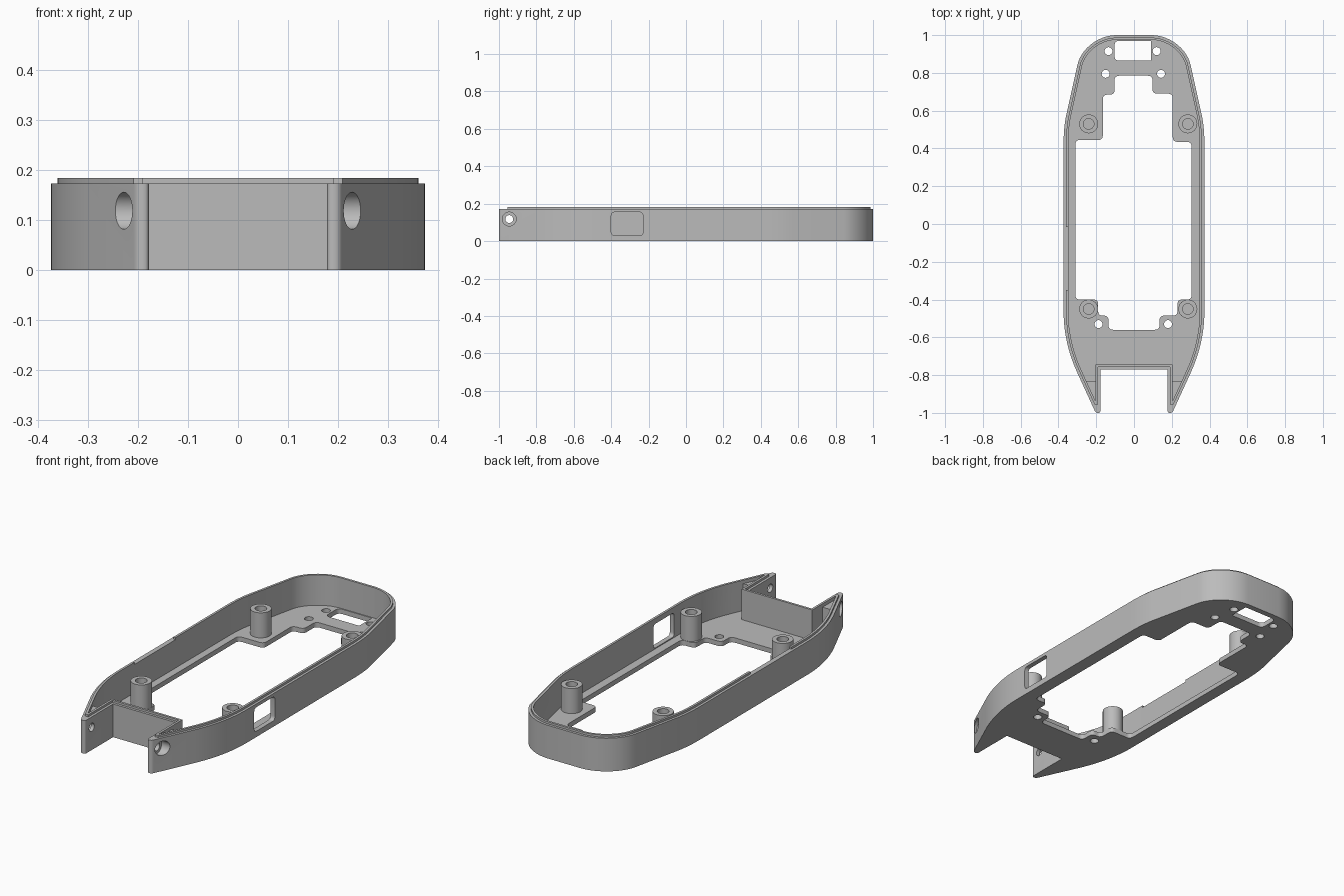
import bpy, bmesh, math
from mathutils import Vector

cube = bpy.data.objects.get("Cube")
if cube:
    bpy.data.objects.remove(cube, do_unlink=True)

grey = bpy.data.materials.new("plain grey")
grey.use_nodes = True
grey.diffuse_color = (0.5, 0.5, 0.5, 1)
grey.node_tree.nodes["Principled BSDF"].inputs["Base Color"].default_value = (0.5, 0.5, 0.5, 1)


def bezier(a, b, c, d, n=12):
    a, b, c, d = map(Vector, (a, b, c, d))
    ts = [i / n for i in range(n + 1)]
    return [a*(1-t)**3 + b*3*t*(1-t)**2 + c*3*t*t*(1-t) + d*t**3 for t in ts]


def circle(x, y, r, n=32):
    return [Vector((x + r*math.cos(2*math.pi*i/n), y + r*math.sin(2*math.pi*i/n))) for i in range(n)]


def rect(x0, y0, x1, y1):
    return [Vector(p) for p in ((x0, y0), (x1, y0), (x1, y1), (x0, y1))]


def fillet(pts, d, rule=lambda p: True, n=5):
    out = []
    for i, p in enumerate(pts):
        if not rule(p):
            out.append(p)
            continue
        u, v = pts[i-1] - p, pts[(i+1) % len(pts)] - p
        a = p + u.normalized() * min(d, u.length*0.45)
        b = p + v.normalized() * min(d, v.length*0.45)
        ts = [k / n for k in range(n + 1)]
        out += [a*(1-t)**2 + p*2*t*(1-t) + b*t*t for t in ts]
    return out


def inset(pts, d):
    # mitred inward offset of a counter-clockwise outline
    out = []
    for i, p in enumerate(pts):
        e = (p - pts[i-1]).normalized()
        f = (pts[(i+1) % len(pts)] - p).normalized()
        n1, n2 = Vector((-e.y, e.x)), Vector((-f.y, f.x))
        out.append(p + (n1 + n2) * d / (1 + n1.dot(n2)))
    return out


def clip_front(pts, y):
    out = []
    for i, p in enumerate(pts):
        q = pts[i-1]
        if (p.y < y) != (q.y < y):
            out.append(q.lerp(p, (y - q.y) / (p.y - q.y)))
        if p.y >= y:
            out.append(p)
    return out


def prism(name, pts, h0, h1, sideways=False):
    # extrude an outline along z, or along x when sideways
    bm = bmesh.new()
    place = (lambda p, h: (h, p.x, p.y)) if sideways else (lambda p, h: (p.x, p.y, h))
    lo = [bm.verts.new(place(p, h0)) for p in pts]
    hi = [bm.verts.new(place(p, h1)) for p in pts]
    bm.faces.new(lo[::-1])
    bm.faces.new(hi)
    for i in range(len(pts)):
        bm.faces.new((lo[i-1], lo[i], hi[i], hi[i-1]))
    bmesh.ops.recalc_face_normals(bm, faces=bm.faces)
    me = bpy.data.meshes.new(name)
    bm.to_mesh(me)
    bm.free()
    me.materials.append(grey)
    ob = bpy.data.objects.new(name, me)
    bpy.context.scene.collection.objects.link(ob)
    return ob


def activate(ob):
    bpy.ops.object.select_all(action='DESELECT')
    ob.select_set(True)
    bpy.context.view_layer.objects.active = ob


def cut(ob, *args, **kw):
    tool = prism("cutter", *args, **kw)
    tool.hide_render = True
    activate(ob)
    mod = ob.modifiers.new("cut", 'BOOLEAN')
    mod.operation, mod.solver, mod.object = 'DIFFERENCE', 'EXACT', tool
    bpy.ops.object.modifier_apply(modifier=mod.name)
    bpy.data.objects.remove(tool, do_unlink=True)


def finish(ob):
    activate(ob)
    bpy.ops.object.shade_smooth_by_angle(angle=math.radians(30))


# Outline: half profile from the rounded back to the pointed front horns
FLOOR, WALL_TOP, LIP_TOP, THICK = 0.025, 0.172, 0.183, 0.025
half = bezier((0.10, 1), (0.20, 0.995), (0.284, 0.92), (0.30, 0.84))
half += bezier((0.36, 0.57), (0.368, 0.53), (0.373, 0.48), (0.373, 0.42), 6)
half += bezier((0.373, -0.46), (0.373, -0.58), (0.345, -0.69), (0.30, -0.788))
half += [Vector((0.178, -1.054)), Vector((0.178, -0.77))]
outline = [Vector((-p.x, p.y)) for p in half] + half[::-1]
inner = inset(outline, THICK)

# Tray body with wall, floor and solid horn tips
body = prism("tray_body", fillet(clip_front(outline, -1.0), 0.012, lambda p: p.y < -0.95), 0, WALL_TOP)
cut(body, clip_front(inner, -0.83), FLOOR, 0.3)
cut(body, inner, 0.165, 0.3)

# Large stepped floor opening
opening = [(-0.31, 0.445), (-0.165, 0.445), (-0.165, 0.685), (-0.103, 0.685), (-0.103, 0.785),
           (0.098, 0.785), (0.098, 0.69), (0.205, 0.69), (0.205, 0.435), (0.305, 0.435),
           (0.305, -0.4), (0.23, -0.4), (0.23, -0.485), (0.135, -0.485), (0.135, -0.56),
           (-0.135, -0.56), (-0.135, -0.485), (-0.19, -0.485), (-0.19, -0.4), (-0.31, -0.4)]
cut(body, fillet([Vector(p) for p in opening[::-1]], 0.025), -0.1, 0.1)

# Back slot and screw holes in the floor
cut(body, fillet(rect(-0.103, 0.865, 0.09, 0.97), 0.025, lambda p: p.x < 0), -0.1, 0.1)
for x, y in ((-0.135, 0.915), (0.12, 0.915), (-0.15, 0.795), (0.143, 0.795), (-0.188, -0.53), (0.18, -0.53)):
    cut(body, circle(x, y, 0.021), -0.1, 0.1)

# Side window on the left wall
cut(body, fillet(rect(-0.4, 0.03, -0.23, 0.155), 0.02), 0.33, 0.45, sideways=True)

# Counterbored holes through the horns
for s in (-1, 1):
    cut(body, circle(-0.945, 0.118, 0.021), s*0.1, s*0.4, sideways=True)
    cut(body, circle(-0.945, 0.118, 0.037), s*0.197, s*0.4, sideways=True)
finish(body)

# Raised lip on the wall, interrupted on the right side
lip = prism("rim_lip", clip_front(inset(outline, 0.013), -0.955), WALL_TOP, LIP_TOP)
cut(lip, inner, 0.1, 0.3)
cut(lip, rect(-0.45, -0.35, -0.3, -0.015), 0.1, 0.3)
finish(lip)

# Screw posts
for end, y in (("back", 0.53), ("front", -0.45)):
    for side, x in (("right", -0.24), ("left", 0.285)):
        post = prism(f"{end}_{side}_post", circle(x, y, 0.05), FLOOR, 0.155)
        cut(post, circle(x, y, 0.028), 0, 0.3)
        finish(post)
